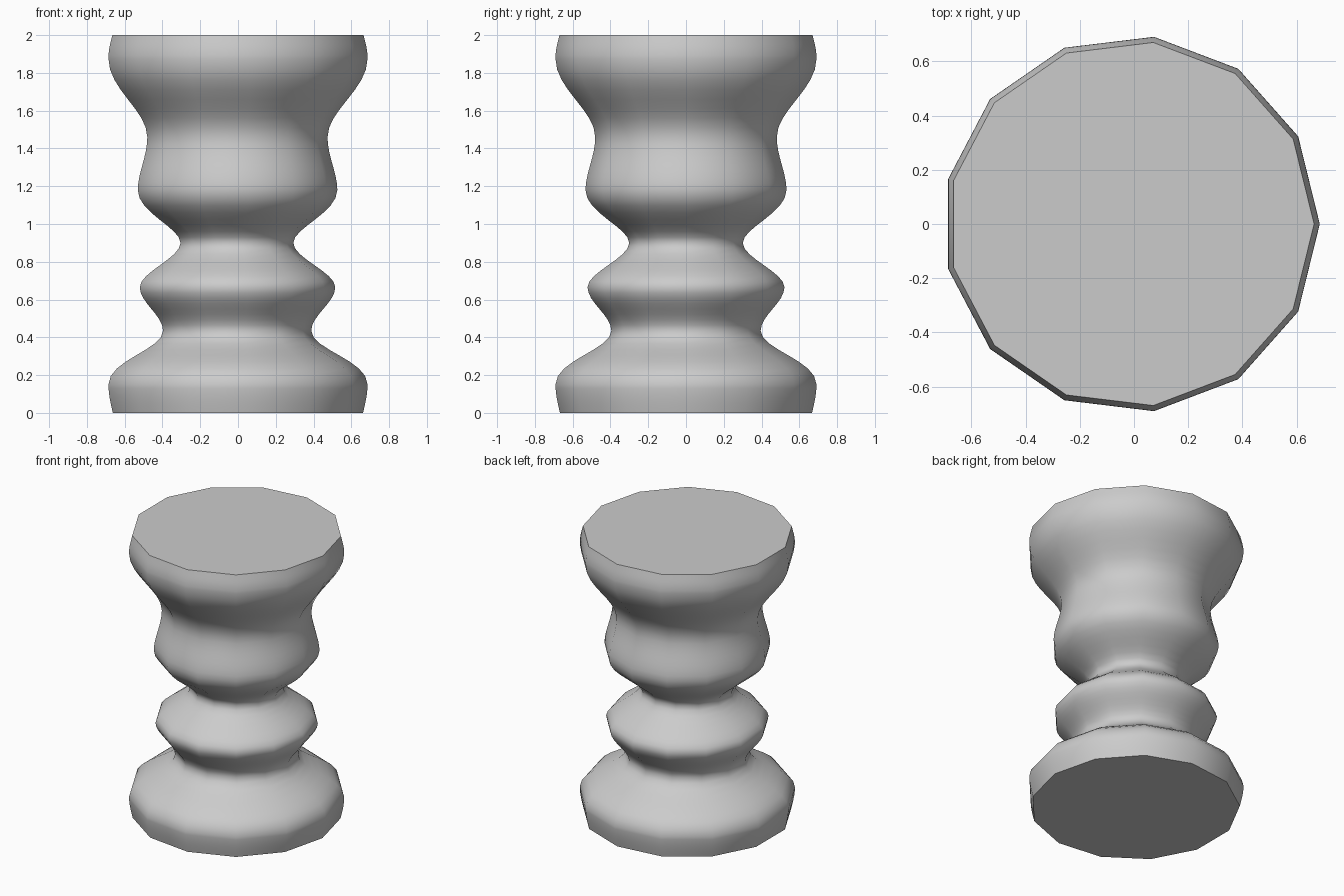
import bpy, bmesh, math
from mathutils import Vector, Matrix
from mathutils.geometry import interpolate_bezier

cube = bpy.data.objects.get("Cube")
if cube:
    bpy.data.objects.remove(cube, do_unlink=True)

SIDES = 13
STEPS = 8

# Plain grey finish
grey = bpy.data.materials.new("plain_grey")
grey.use_nodes = True
colour = (0.6, 0.6, 0.6, 1)
grey.diffuse_color = colour
grey.node_tree.nodes["Principled BSDF"].inputs["Base Color"].default_value = colour

# Profile knots: radius, height, handle length below, handle length above, handle lean
knots = [
    (0.672, 0.00, 0.00, 0.05, 0.012),
    (0.696, 0.15, 0.05, 0.13, 0),
    (0.398, 0.435, 0.10, 0.08, 0),
    (0.525, 0.665, 0.08, 0.08, 0),
    (0.303, 0.90, 0.08, 0.08, 0),
    (0.536, 1.18, 0.12, 0.09, 0),
    (0.484, 1.46, 0.10, 0.14, 0),
    (0.696, 1.875, 0.16, 0.05, 0),
    (0.675, 2.00, 0.05, 0.00, 0.012),
]
profile = []
for (r0, z0, _, up, lean0), (r1, z1, down, _, lean1) in zip(knots, knots[1:]):
    a, b = Vector((r0, 0, z0)), Vector((r1, 0, z1))
    points = interpolate_bezier(a, a + Vector((lean0, 0, up)),
                                b + Vector((lean1, 0, -down)), b, STEPS + 1)
    profile += points[:-1]
profile.append(b)

# Turned pedestal: spin the profile, then cap both ends
bm = bmesh.new()
rings = []
for p in profile:
    rings.append([bm.verts.new(Matrix.Rotation(math.tau * i / SIDES, 3, 'Z') @ p)
                  for i in range(SIDES)])
for low, high in zip(rings, rings[1:]):
    for i in range(SIDES):
        j = (i + 1) % SIDES
        bm.faces.new((low[i], low[j], high[j], high[i]))
bm.faces.new(rings[0][::-1])
bm.faces.new(rings[-1])

# An odd side count leaves the bounds off centre
xs = [v.co.x for v in bm.verts]
bmesh.ops.translate(bm, verts=bm.verts, vec=(-(min(xs) + max(xs)) / 2, 0, 0))

mesh = bpy.data.meshes.new("turned_pedestal")
bm.to_mesh(mesh)
bm.free()
mesh.materials.append(grey)
pedestal = bpy.data.objects.new("turned_pedestal", mesh)
bpy.context.collection.objects.link(pedestal)

# Soft sides with crisp rims
bpy.context.view_layer.objects.active = pedestal
pedestal.select_set(True)
bpy.ops.object.shade_smooth_by_angle(angle=math.radians(40))
